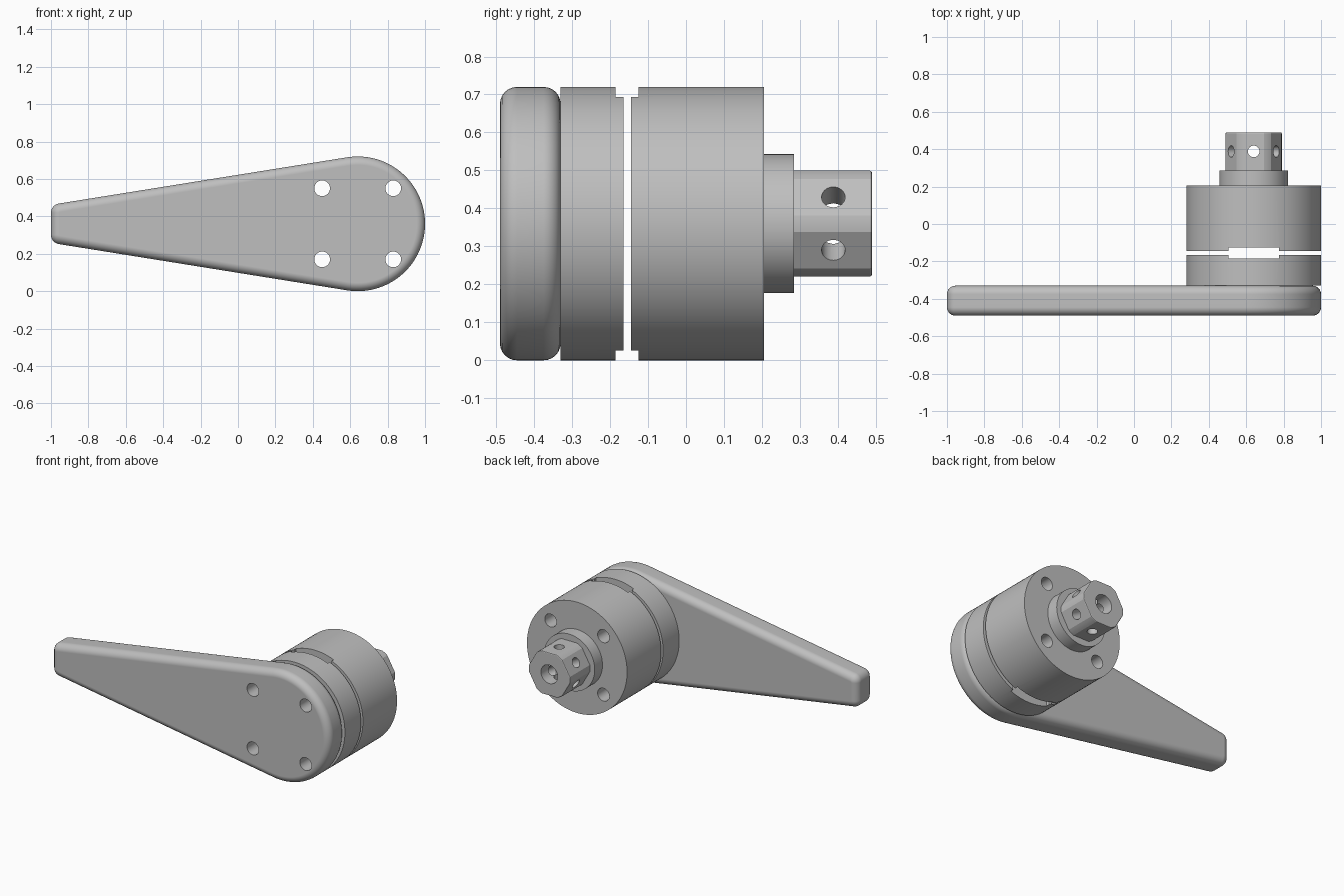
import bpy, bmesh
from math import sin, cos, radians, pi
from mathutils import Matrix, Vector

cube = bpy.data.objects.get("Cube")
if cube:
    bpy.data.objects.remove(cube, do_unlink=True)

AX, AZ, R = 0.64, 0.36, 0.36          # shared shaft axis and drum radius

grey = bpy.data.materials.new("plain grey metal")
grey.use_nodes = True
colour = (0.52, 0.52, 0.52, 1)
grey.diffuse_color = colour
grey.node_tree.nodes["Principled BSDF"].inputs["Base Color"].default_value = colour


def arc(cx, cz, r, a0, a1, n):
    """Points on an arc in the x-z plane, angles in degrees."""
    steps = [radians(a0 + (a1 - a0) * i / n) for i in range(n + 1)]
    return [(cx + r * cos(a), cz + r * sin(a)) for a in steps]


def circle(r, n=96, x=AX, z=AZ):
    return arc(x, z, r, 0, 360, n)[:-1]


def to_object(bm, name):
    bmesh.ops.recalc_face_normals(bm, faces=bm.faces)
    mesh = bpy.data.meshes.new(name)
    bm.to_mesh(mesh)
    bm.free()
    mesh.materials.append(grey)
    ob = bpy.data.objects.new(name, mesh)
    bpy.context.collection.objects.link(ob)
    return ob


def prism(name, outline, y0, y1, round_at=(), radius=0.0, segments=6):
    """Extrude an x-z outline along y; round the rims lying at the given y."""
    bm = bmesh.new()
    cap = bm.faces.new([bm.verts.new((x, y0, z)) for x, z in outline])
    new = bmesh.ops.extrude_face_region(bm, geom=[cap], use_keep_orig=True)["geom"]
    moved = [v for v in new if isinstance(v, bmesh.types.BMVert)]
    bmesh.ops.translate(bm, verts=moved, vec=(0, y1 - y0, 0))
    rims = [e for e in bm.edges
            if any(all(abs(v.co.y - y) < 1e-5 for v in e.verts) for y in round_at)]
    if rims:
        bmesh.ops.bevel(bm, geom=rims, offset=radius, segments=segments,
                        profile=0.5, affect='EDGES')
    return to_object(bm, name)


def activate(ob):
    bpy.ops.object.select_all(action='DESELECT')
    ob.select_set(True)
    bpy.context.view_layer.objects.active = ob


def cut(ob, cutter):
    """Subtract the cutter, then discard it."""
    cutter.hide_render = True
    mod = ob.modifiers.new("cut", 'BOOLEAN')
    mod.operation = 'DIFFERENCE'
    mod.solver = 'EXACT'
    mod.object = cutter
    activate(ob)
    bpy.ops.object.modifier_apply(modifier=mod.name)
    bpy.data.objects.remove(cutter, do_unlink=True)


def finish(ob):
    activate(ob)
    bpy.ops.object.shade_smooth_by_angle(angle=radians(20))
    mod = ob.modifiers.new("flat face normals", 'WEIGHTED_NORMAL')
    mod.keep_sharp = True


# Tapered lever: big round end, two small rounded corners at the tip
taper = 9.1
tip_r, tip_dz = 0.05, 0.059
outline = (arc(AX, AZ, R, -90 - taper, 90 + taper, 80)
           + arc(-1 + tip_r, AZ + tip_dz, tip_r, 90 + taper, 180, 8)
           + arc(-1 + tip_r, AZ - tip_dz, tip_r, 180, 270 - taper, 8))
lever = prism("lever", outline, -0.49, -0.33, (-0.49, -0.33), 0.045)

# Drum halves, separated by a thin gap
front_disc = prism("front_disc", circle(R), -0.33, -0.165)
rear_drum = prism("rear_drum", circle(R), -0.145, 0.205)

# Four bolt holes through lever and drum
for ob in (lever, front_disc, rear_drum):
    for sx in (-1, 1):
        for sz in (-1, 1):
            hole = circle(0.042, 32, AX + sx * 0.19, AZ + sz * 0.19)
            cut(ob, prism("hole_cutter", hole, -0.7, 0.4))

# Vertical key slot shared by the two facing drum surfaces
slot = [(AX - 0.135, -0.1), (AX + 0.135, -0.1), (AX + 0.135, 0.9), (AX - 0.135, 0.9)]
for ob in (front_disc, rear_drum):
    cut(ob, prism("slot_cutter", slot, -0.185, -0.125))

# Round collar
collar = prism("collar", circle(0.183), 0.205, 0.285)

# Hexagonal shaft end with corners turned down to a circle
hexagon = [p for k in range(6) for p in arc(AX, AZ, 0.15, k * 60 - 8.4, k * 60 + 8.4, 4)]
hex_shaft = prism("hex_shaft", hexagon, 0.285, 0.49, (0.49,), 0.006, 2)
cut(hex_shaft, prism("bore_cutter", circle(0.06, 48), 0.30, 0.6))

# Three cross holes, one through each pair of flats
for k in range(3):
    direction = Vector((cos(pi / 6 + k * pi / 3), 0, sin(pi / 6 + k * pi / 3)))
    turn = direction.to_track_quat('Z', 'Y').to_matrix().to_4x4()
    bm = bmesh.new()
    bmesh.ops.create_cone(bm, cap_ends=True, segments=32, radius1=0.031, radius2=0.031,
                          depth=0.5, matrix=Matrix.Translation((AX, 0.388, AZ)) @ turn)
    cut(hex_shaft, to_object(bm, "cross_hole_cutter"))

for ob in (lever, front_disc, rear_drum, collar, hex_shaft):
    finish(ob)
